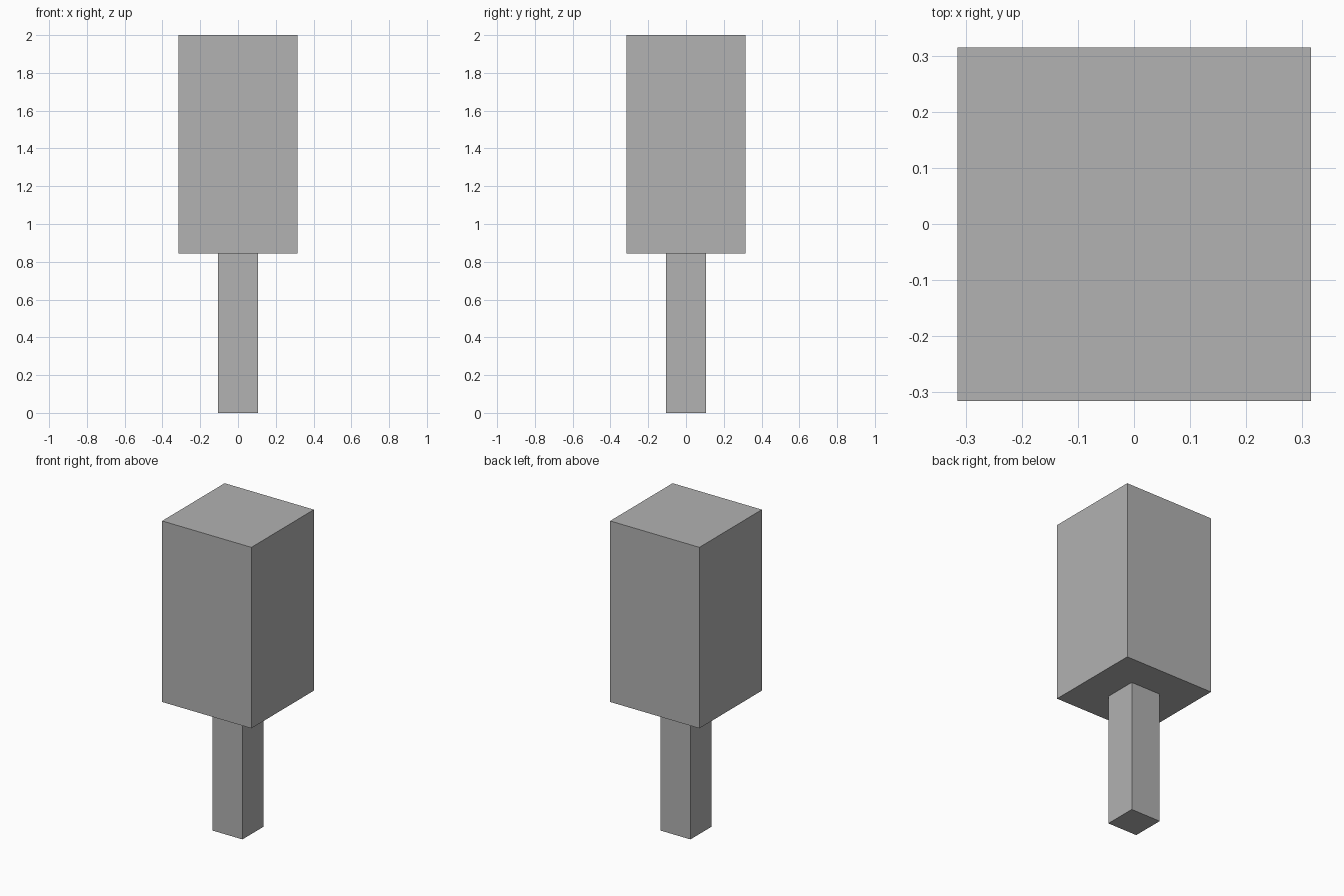
import bpy

cube = bpy.data.objects.get("Cube")
if cube:
    bpy.data.objects.remove(cube, do_unlink=True)

# Plain grey material
grey = bpy.data.materials.new("plain_grey")
grey.use_nodes = True
colour = (0.445, 0.445, 0.445, 1)
grey.diffuse_color = colour
grey.node_tree.nodes["Principled BSDF"].inputs["Base Color"].default_value = colour


def block(name, width, bottom, top):
    """Square upright block, centred on the z axis."""
    bpy.ops.mesh.primitive_cube_add(size=1, location=(0, 0, (bottom + top) / 2))
    obj = bpy.context.object
    obj.name = name
    obj.scale = (width, width, top - bottom)
    bpy.ops.object.transform_apply(location=False, rotation=False, scale=True)
    obj.data.materials.append(grey)
    return obj


JOIN = 0.845  # height where the head meets the handle

# Handle and head
block("handle", 0.21, 0, JOIN)
block("head", 0.63, JOIN, 2)
